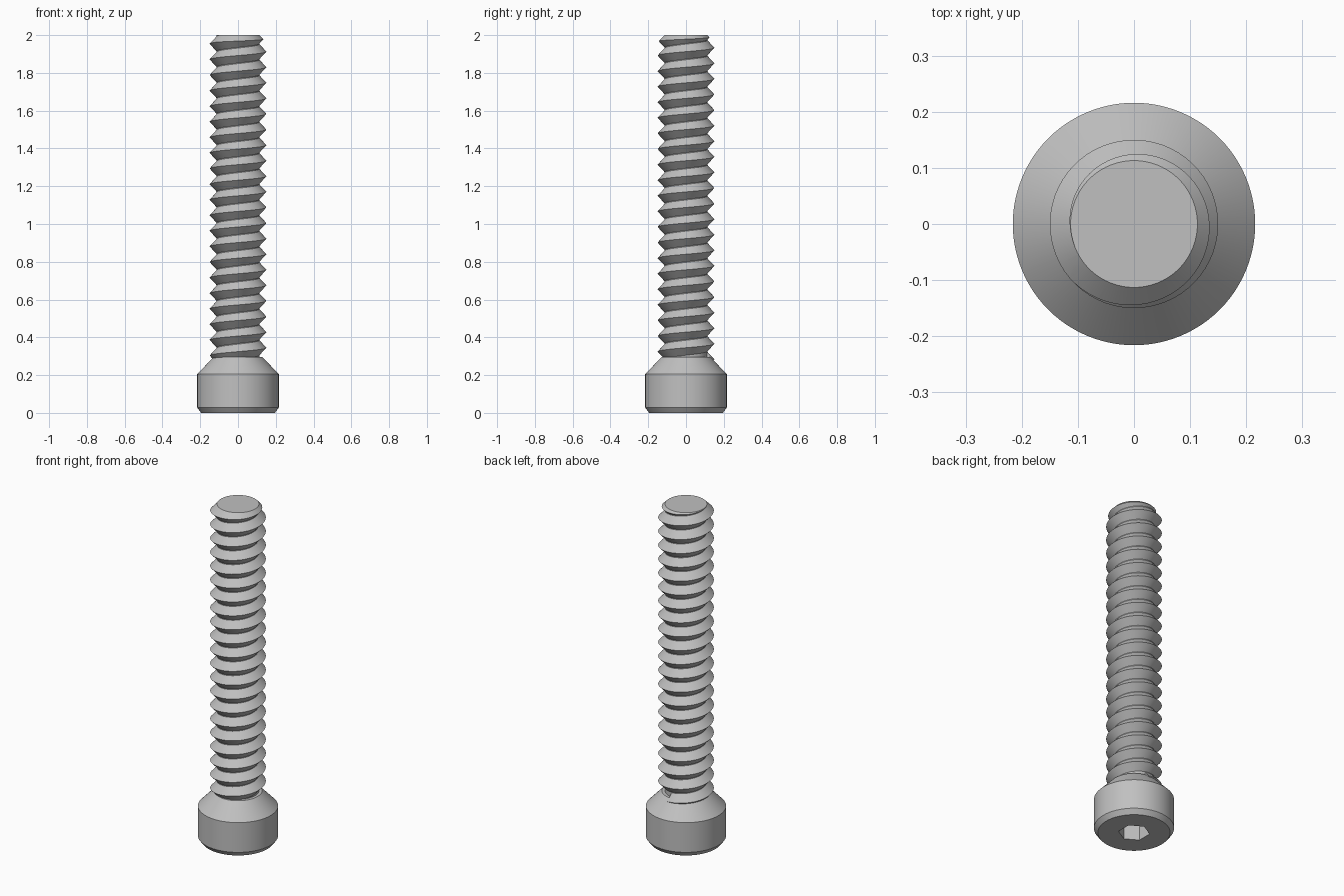
import bpy, bmesh, math

if "Cube" in bpy.data.objects:
    bpy.data.objects.remove(bpy.data.objects["Cube"], do_unlink=True)

PITCH, ROOT, CREST = 0.0825, 0.113, 0.15
TOP, NECK = 2.0, 0.295

steel = bpy.data.materials.new("grey steel")
steel.use_nodes = True
colour = (0.53, 0.53, 0.53, 1)
steel.diffuse_color = colour
steel.node_tree.nodes["Principled BSDF"].inputs["Base Color"].default_value = colour


def make_object(name, bm):
    bmesh.ops.recalc_face_normals(bm, faces=bm.faces)
    mesh = bpy.data.meshes.new(name)
    bm.to_mesh(mesh)
    bm.free()
    mesh.materials.append(steel)
    obj = bpy.data.objects.new(name, mesh)
    bpy.context.collection.objects.link(obj)
    return obj


def skin(name, rings):
    """Join equal rings of points into a closed solid with end caps."""
    bm = bmesh.new()
    rows = [[bm.verts.new(p) for p in ring] for ring in rings]
    n = len(rows[0])
    for a, b in zip(rows, rows[1:]):
        for i in range(n):
            j = (i + 1) % n
            bm.faces.new((a[i], a[j], b[j], b[i]))
    bm.faces.new(rows[0][::-1])
    bm.faces.new(rows[-1])
    return make_object(name, bm)


def turned(name, profile, sides=96, turn=0.0):
    """Solid of revolution from (radius, height) pairs."""
    angles = [turn + math.tau * i / sides for i in range(sides)]
    return skin(name, [[(r * math.cos(a), r * math.sin(a), z) for a in angles]
                       for r, z in profile])


def cut(obj, tool, operation):
    """Apply a boolean and drop the tool."""
    mod = obj.modifiers.new(operation.lower(), "BOOLEAN")
    mod.object, mod.operation, mod.solver = tool, operation, "EXACT"
    tool.hide_render = True
    bpy.context.view_layer.objects.active = obj
    bpy.ops.object.modifier_apply(modifier=mod.name)
    bpy.data.objects.remove(tool, do_unlink=True)


# Head with lower chamfer, conical shoulder and hexagonal socket
head = turned("screw_head", [(0.195, 0), (0.216, 0.028), (0.216, 0.205), (0.13, NECK)])
socket = turned("socket_cutter", [(0.085, -0.05), (0.085, 0.12)], 6, math.pi / 6)
cut(head, socket, "DIFFERENCE")

# Plain core of the shank
core = turned("shank_core", [(ROOT, NECK - 0.05), (ROOT, TOP)])

# Right-handed V thread swept up the shank
STEPS, HALF = 60, PITCH * 0.48
first = math.radians(82)
rings = []
for i in range(int(22 * STEPS)):
    a = first + math.tau * i / STEPS
    z = 0.345 + PITCH * (a / math.tau - 1)
    section = [(ROOT - 0.012, z - HALF), (ROOT, z - HALF), (CREST, z),
               (ROOT, z + HALF), (ROOT - 0.012, z + HALF)]
    rings.append([(r * math.cos(a), r * math.sin(a), h) for r, h in section])
thread = skin("screw_thread", rings)

# Trim the thread to the chamfered tip
envelope = turned("tip_cutter", [(0.2, 0.2), (0.2, TOP - 0.087), (ROOT, TOP)])
cut(thread, envelope, "INTERSECT")

# Smooth round walls, crisp edges
bpy.ops.object.select_all(action="DESELECT")
for obj in (head, core, thread):
    obj.select_set(True)
bpy.context.view_layer.objects.active = head
bpy.ops.object.shade_smooth_by_angle(angle=math.radians(25))
